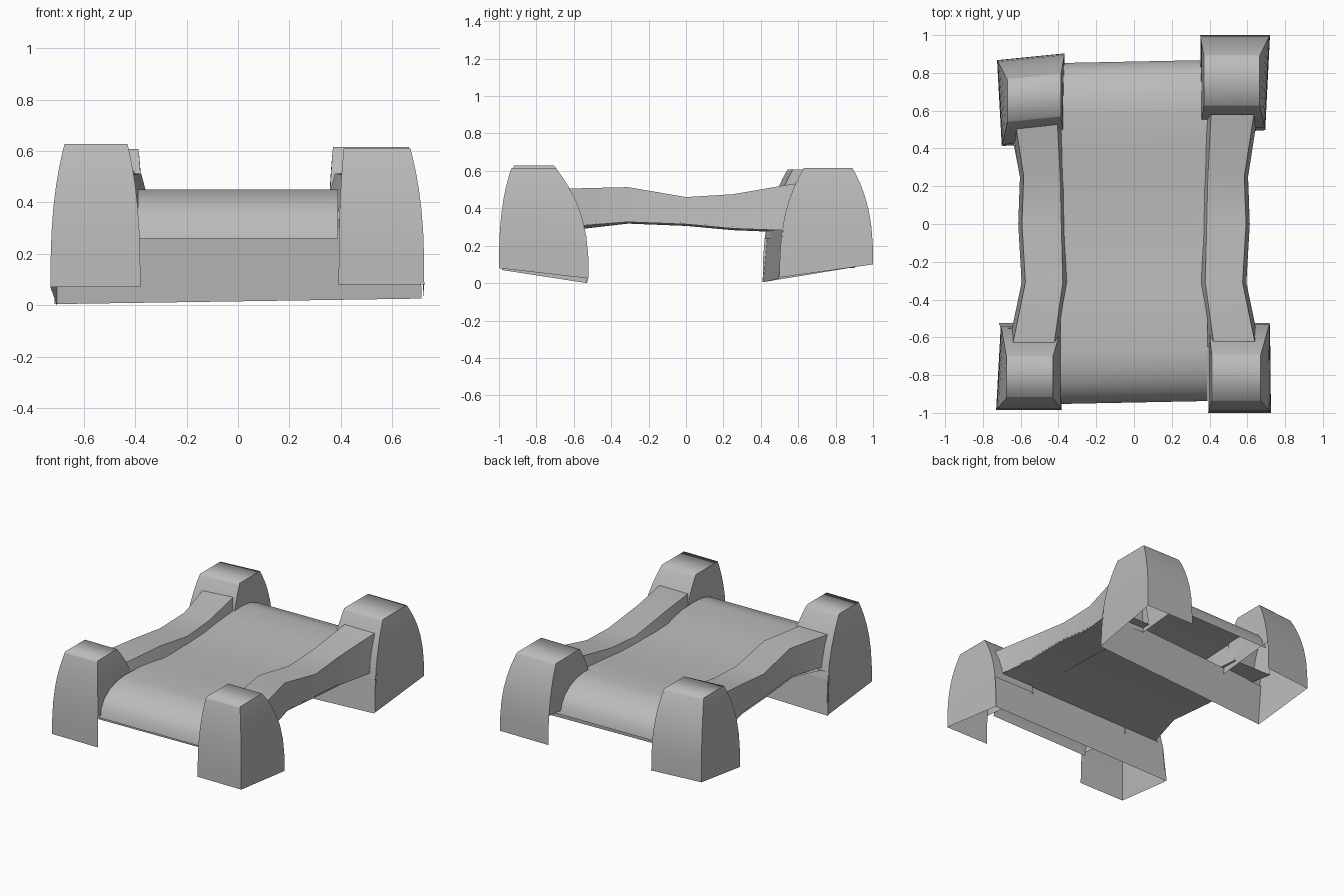
import bpy
import bmesh
from math import sin, cos, pi, radians

cube = bpy.data.objects.get("Cube")
if cube:
    bpy.data.objects.remove(cube, do_unlink=True)

# Single plain stone colour
stone = bpy.data.materials.new("stone_grey")
stone.use_nodes = True
stone.diffuse_color = (0.5, 0.5, 0.5, 1)
shader = stone.node_tree.nodes["Principled BSDF"]
shader.inputs["Base Color"].default_value = stone.diffuse_color


def loft(name, rows, closed=False, cap=False, facing=None, angle=35, keep=None):
    """Skin rows of points; keep(column, height) can leave faces open."""
    bm = bmesh.new()
    grid = [[bm.verts.new(point) for point in row] for row in rows]
    count = len(rows[0])
    for lower, upper in zip(grid, grid[1:]):
        for i in range(count if closed else count - 1):
            j = (i + 1) % count
            if keep is None or keep(i, upper[i].co.z):
                bm.faces.new((lower[i], lower[j], upper[j], upper[i]))
    if cap:
        bm.faces.new(grid[-1])
    loose = [vert for vert in bm.verts if not vert.link_faces]
    bmesh.ops.delete(bm, geom=loose, context="VERTS")
    bmesh.ops.recalc_face_normals(bm, faces=bm.faces)
    bm.normal_update()
    if facing:
        tilt = sum(face.normal.z * face.calc_area() for face in bm.faces)
        if tilt * facing < 0:
            bmesh.ops.reverse_faces(bm, faces=bm.faces)
    mesh = bpy.data.meshes.new(name)
    bm.to_mesh(mesh)
    bm.free()
    mesh.materials.append(stone)
    part = bpy.data.objects.new(name, mesh)
    bpy.context.collection.objects.link(part)
    bpy.ops.object.select_all(action="DESELECT")
    part.select_set(True)
    bpy.context.view_layer.objects.active = part
    bpy.ops.object.shade_smooth_by_angle(angle=radians(angle))


# Deck: a slightly sagging slab whose two ends roll down
def rolled_end(end, side):
    turns = [pi / 2 * i / 5 for i in range(6)]
    return [(end - side * 0.27 * (1 - cos(a)), 0.26 + 0.19 * sin(a)) for a in turns]


sag = [(y, 0.45 - 0.03 * cos(y * pi)) for y in (-0.4, -0.2, 0, 0.2, 0.4)]
deck = rolled_end(-0.945, -1) + sag + rolled_end(0.86, 1)[::-1]
loft("deck", [[(x, y + 0.02 * x, z) for x in (-0.39, 0.39)] for y, z in deck], facing=1)

# Rails: waisted beams. Stations: y, inner x, outer x, top z, underside z
stations = [
    (-0.65, 0.425, 0.645, 0.505, 0.3),
    (-0.31, 0.377, 0.575, 0.513, 0.327),
    (0, 0.385, 0.593, 0.46, 0.315),
    (0.25, 0.391, 0.584, 0.475, 0.292),
    (0.58, 0.408, 0.635, 0.532, 0.28),
]
flare = 0.02
for name, side in (("left_rail", 1), ("right_rail", -1)):
    loft(name, [[(side * (inner - 0.05), y, under), (side * inner, y, top),
                 (side * outer, y, top), (side * (outer + flare), y, under)]
                for y, inner, outer, top, under in stations], closed=True, angle=20)

# Arch underside between two leaning abutment walls: y, z, half width, skew
vault = [(y, under, outer + flare, 0) for y, inner, outer, top, under in stations[1:-1]]
front_wall = [(-0.525, 0.015, 0.715, 0), (-0.555, 0.3, 0.705, 0), (-0.55, 0.3, 0.645, 0)]
back_wall = [(0.475, 0.285, 0.64, 0.06), (0.48, 0.285, 0.695, 0.06),
             (0.455, 0.015, 0.695, 0.06)]
loft("arch_underside",
     [[(x, y + skew * x, z + 0.015 * x) for x in (-half, half)]
      for y, z, half, skew in front_wall + vault + back_wall], facing=-1, angle=30)


# Posts: tapered shells with rounded shoulders; below the deck only the
# end and outer sides exist, as the abutment wall closes the rest
def post(name, side, inner, outer, end, arch, end_z, arch_z, top,
         skew=0, splay=0.025, tuck=0.02):
    way = 1 if end > 0 else -1
    end_inset, arch_inset = (0.11, 0.13) if way > 0 else (0.065, 0.175)
    rings = []
    for i in range(9):
        rise = sin(pi / 2 * i / 8)
        lean = rise ** 2.7
        near_x, far_x = inner + tuck * lean, outer - 0.055 * lean
        end_y, arch_y = end - way * end_inset * lean, arch + way * arch_inset * lean
        low, high = [z + (top - z) * rise for z in (end_z, arch_z)]
        arch_x = far_x - splay * (1 - lean)
        ring = ((near_x, end_y, low), (far_x, end_y, low),
                (arch_x, arch_y, high), (near_x, arch_y, high))
        rings.append([(side * x, y - skew * x, z) for x, y, z in ring])
    loft(name, rings, closed=True, cap=True, angle=75,
         keep=lambda column, height: column < 2 or height > 0.3)


post("front_left_post", 1, 0.392, 0.725, -1, -0.52, 0.08, 0.025, 0.612, splay=0.005)
post("front_right_post", -1, 0.38, 0.73, -0.985, -0.53, 0.07, 0, 0.628, tuck=0.05)
post("back_left_post", 1, 0.35, 0.72, 1, 0.5, 0.1, 0.03, 0.615)
post("back_right_post", -1, 0.367, 0.725, 0.94, 0.48, 0.08, 0.005, 0.607, skew=0.1)
